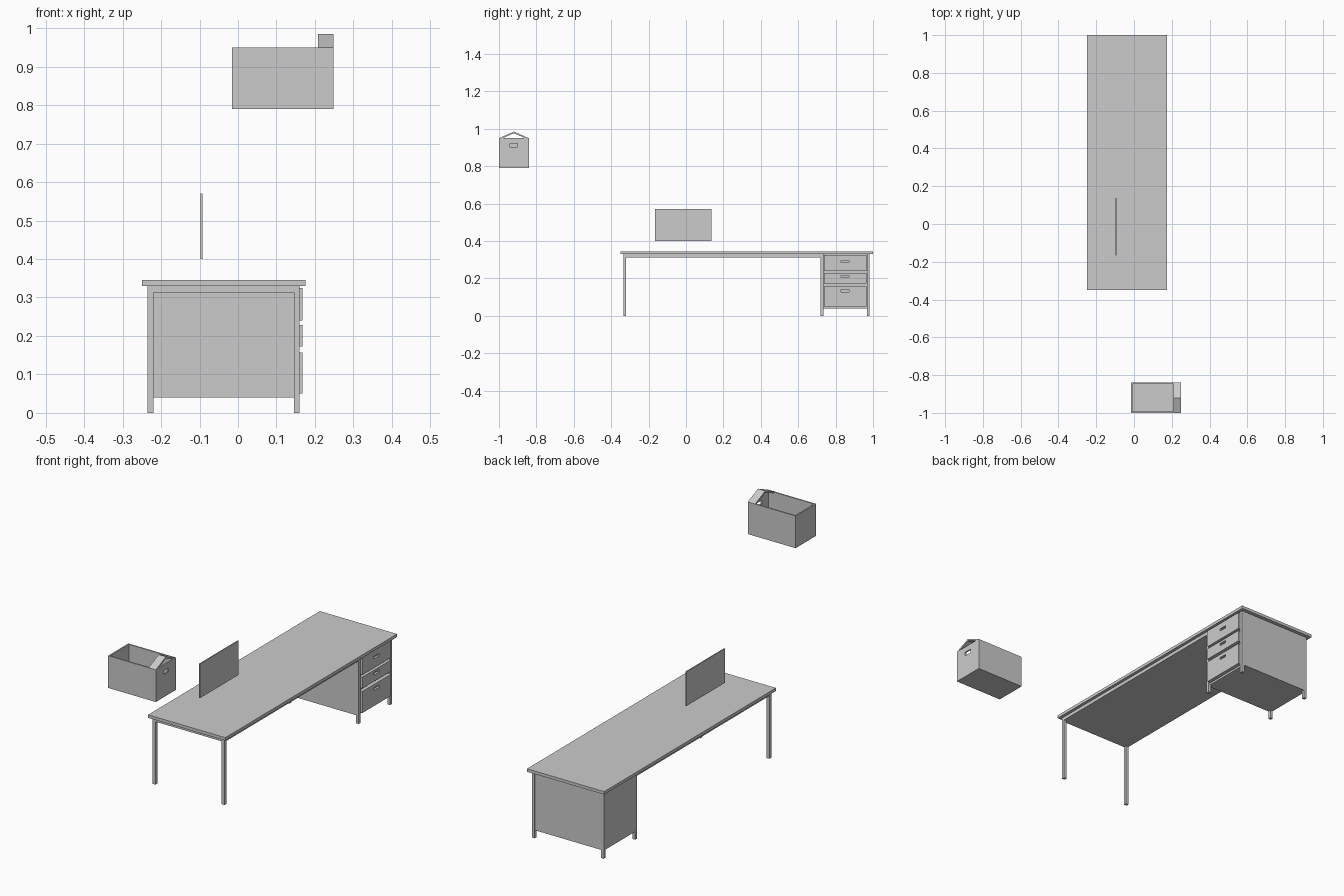
import bpy, bmesh

if "Cube" in bpy.data.objects:
    bpy.data.objects.remove(bpy.data.objects["Cube"])


def box(name, x, y, z):
    """Axis-aligned box from (min, max) ranges."""
    bm = bmesh.new()
    bmesh.ops.create_cube(bm, size=1)
    for v in bm.verts:
        for i, (lo, hi) in enumerate((x, y, z)):
            v.co[i] = hi if v.co[i] > 0 else lo
    me = bpy.data.meshes.new(name)
    bm.to_mesh(me)
    bm.free()
    ob = bpy.data.objects.new(name, me)
    bpy.context.collection.objects.link(ob)
    return ob


def cut(ob, x, y, z):
    """Subtract a box from an object and drop the cutter."""
    cutter = box("cutter", x, y, z)
    cutter.hide_render = True
    mod = ob.modifiers.new("cut", 'BOOLEAN')
    mod.operation = 'DIFFERENCE'
    mod.solver = 'EXACT'
    mod.object = cutter
    bpy.context.view_layer.objects.active = ob
    bpy.ops.object.modifier_apply(modifier=mod.name)
    bpy.data.objects.remove(cutter)


def prism_x(name, profile, x0, x1):
    """Extrude a (y, z) profile along x."""
    bm = bmesh.new()
    face = bm.faces.new([bm.verts.new((x0, y, z)) for y, z in profile])
    ext = bmesh.ops.extrude_face_region(bm, geom=[face])
    for v in ext["geom"]:
        if isinstance(v, bmesh.types.BMVert):
            v.co.x = x1
    bmesh.ops.recalc_face_normals(bm, faces=bm.faces)
    me = bpy.data.meshes.new(name)
    bm.to_mesh(me)
    bm.free()
    ob = bpy.data.objects.new(name, me)
    bpy.context.collection.objects.link(ob)
    return ob


# desk top and the slab below it
box("desk_top", (-0.25, 0.175), (-0.35, 1.0), (0.33, 0.345))
box("under_top", (-0.235, 0.16), (-0.335, 0.722), (0.313, 0.33))

# legs
W = 0.015
for i, y in enumerate((-0.335, 0.72, 0.967)):
    for side, x in (("back", -0.235), ("front", 0.145)):
        box(f"{side}_leg_{i + 1}", (x, x + W), (y, y + W), (0, 0.33))

# drawer cabinet, front recessed between the legs
box("cabinet", (-0.2345, 0.15), (0.7205, 0.9815), (0.04, 0.33))

# drawer fronts with handle slots
drawers = ((0.24, 0.325, 0.29), (0.172, 0.228, 0.21), (0.05, 0.157, 0.134))
for i, (z0, z1, zh) in enumerate(drawers):
    d = box(f"drawer_front_{i + 1}", (0.145, 0.168), (0.738, 0.964), (z0, z1))
    cut(d, (0.157, 0.2), (0.829, 0.871), (zh - 0.006, zh + 0.006))

# upright screen above the desk
box("screen", (-0.098, -0.092), (-0.167, 0.137), (0.40, 0.57))

# open storage box with a handle slot at one end
tub = box("storage_box", (-0.015, 0.248), (-1.0, -0.84), (0.79, 0.95))
cut(tub, (-0.008, 0.241), (-0.993, -0.847), (0.797, 1.0))
cut(tub, (0.22, 0.27), (-0.94, -0.9), (0.903, 0.922))

# folded gable flap over the handle end
gable = [(-1.0, 0.95), (-0.92, 0.985), (-0.84, 0.95),
         (-0.86, 0.95), (-0.92, 0.976), (-0.98, 0.95)]
prism_x("gable_flap", gable, 0.208, 0.248)
